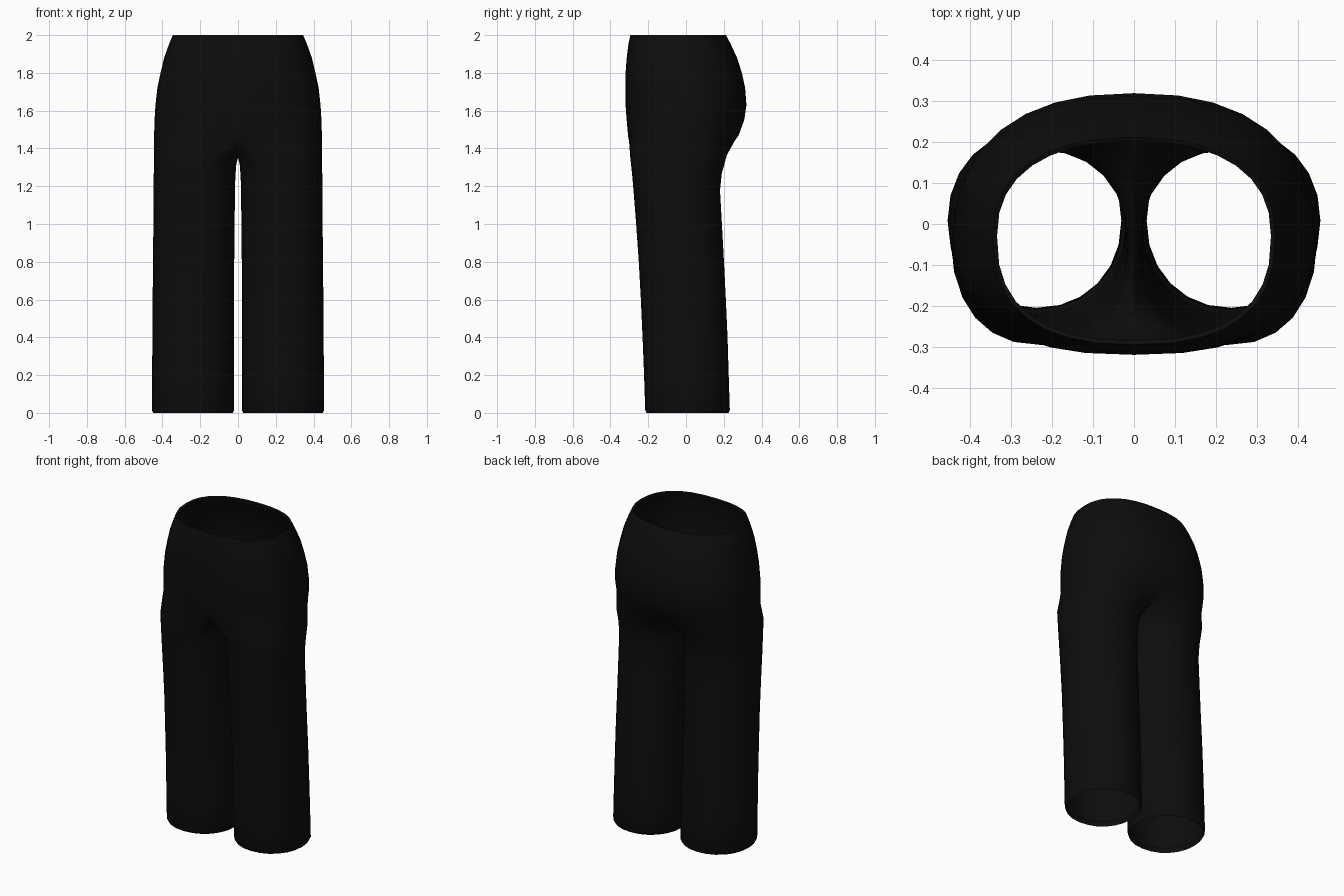
import bpy, bmesh, math

if "Cube" in bpy.data.objects:
    bpy.data.objects.remove(bpy.data.objects["Cube"])

COLS = 24          # columns around one leg: 0 = outer side, 6 = back, 12 = inner, 18 = front
HALF = 8           # columns -8..8 continue upward into the hips


def power(v, n):
    return math.copysign(abs(v) ** (2 / n), v)


def oval(angle, x0, x1, yf, yb, yc, n_front, n_back):
    """Point on an egg-like section with separate front and back depths."""
    c, s = math.cos(angle), math.sin(angle)
    n = n_back if s > 0 else n_front
    depth = (yb - yc) if s > 0 else (yc - yf)
    return (x0 + x1) / 2 + (x1 - x0) / 2 * power(c, n), yc + depth * power(s, n)


# Hip sections: height, half width, front y, back y
HIPS = [(2.0, .345, -.295, .212), (1.95, .366, -.305, .238), (1.88, .391, -.314, .270),
        (1.8, .41, -.32, .296), (1.72, .427, -.32, .313), (1.63, .437, -.32, .32),
        (1.55, .442, -.314, .308), (1.47, .444, -.307, .279)]

# Leg sections: height, drop at the inner side, inner x, outer x, front y, back y
LEGS = [(1.36, .045, .009, .445, -.296, .215), (1.27, .02, .014, .446, -.286, .19),
        (1.18, .0, .016, .447, -.278, .18), (1.0, 0, .018, .448, -.264, .19),
        (.8, 0, .02, .45, -.25, .201), (.6, 0, .02, .452, -.239, .211),
        (.4, 0, .02, .453, -.23, .22), (.2, 0, .02, .455, -.222, .226),
        (.015, 0, .02, .456, -.216, .232), (.0, 0, .027, .449, -.209, .225),
        (.03, 0, .031, .445, -.205, .221)]     # last two turn the hem inward

# Crotch seam from back to front: y, z
SEAM = [(.205, 1.412), (.13, 1.376), (.045, 1.357), (-.03, 1.352),
        (-.105, 1.357), (-.18, 1.376), (-.25, 1.412)]

bm = bmesh.new()


def hip_row(z, w, yf, yb):
    row = {}
    for k in range(-HALF, HALF + 1):
        x, y = oval(math.radians(k * 90 / HALF), -w, w, yf, yb, -.03, 2.5, 2.35)
        row[k % COLS] = bm.verts.new((0 if abs(k) == HALF else x, y, z))
    return row


def bridge(upper, lower, columns):
    for k in columns:
        a, b = k % COLS, (k + 1) % COLS
        bm.faces.new((upper[a], lower[a], lower[b], upper[b]))


# Waist and hips, starting with the turned-in waistband edge
rows = [hip_row(1.97, .34, -.29, .207), hip_row(1.995, .335, -.285, .202)]
rows += [hip_row(*h) for h in HIPS]
for up, low in zip(rows, rows[1:]):
    bridge(up, low, range(-HALF, HALF))

# The crotch seam closes the last hip row into a full leg loop
loop = dict(rows[-1])
for i, (y, z) in enumerate(SEAM):
    loop[HALF + 1 + i] = bm.verts.new((0, y, z))

# Leg tube, open at the hem
for i, (z, drop, x0, x1, yf, yb) in enumerate(LEGS):
    n = 2.3 - .2 * min(i / 4, 1)
    row = {}
    for k in range(COLS):
        a = math.tau * k / COLS
        x, y = oval(a, x0, x1, yf, yb, (yf + yb) / 2, n, n)
        row[k] = bm.verts.new((x, y, z - drop * max(0, -math.cos(a))))
    bridge(loop, row, range(COLS))
    loop = row

mesh = bpy.data.meshes.new("trousers")
bm.to_mesh(mesh)
bm.free()
trousers = bpy.data.objects.new("trousers", mesh)
bpy.context.collection.objects.link(trousers)

# Black cloth
cloth = bpy.data.materials.new("black cloth")
cloth.diffuse_color = (.004, .004, .004, 1)
cloth.use_nodes = True
cloth.node_tree.nodes["Principled BSDF"].inputs["Base Color"].default_value = cloth.diffuse_color
mesh.materials.append(cloth)

# Second leg by mirroring, with smooth shading
mirror = trousers.modifiers.new("mirror", 'MIRROR')
mirror.use_axis[0] = True
mirror.merge_threshold = .001
bpy.context.view_layer.objects.active = trousers
trousers.select_set(True)
bpy.ops.object.modifier_apply(modifier="mirror")
bpy.ops.object.shade_smooth_by_angle(angle=math.radians(60))
